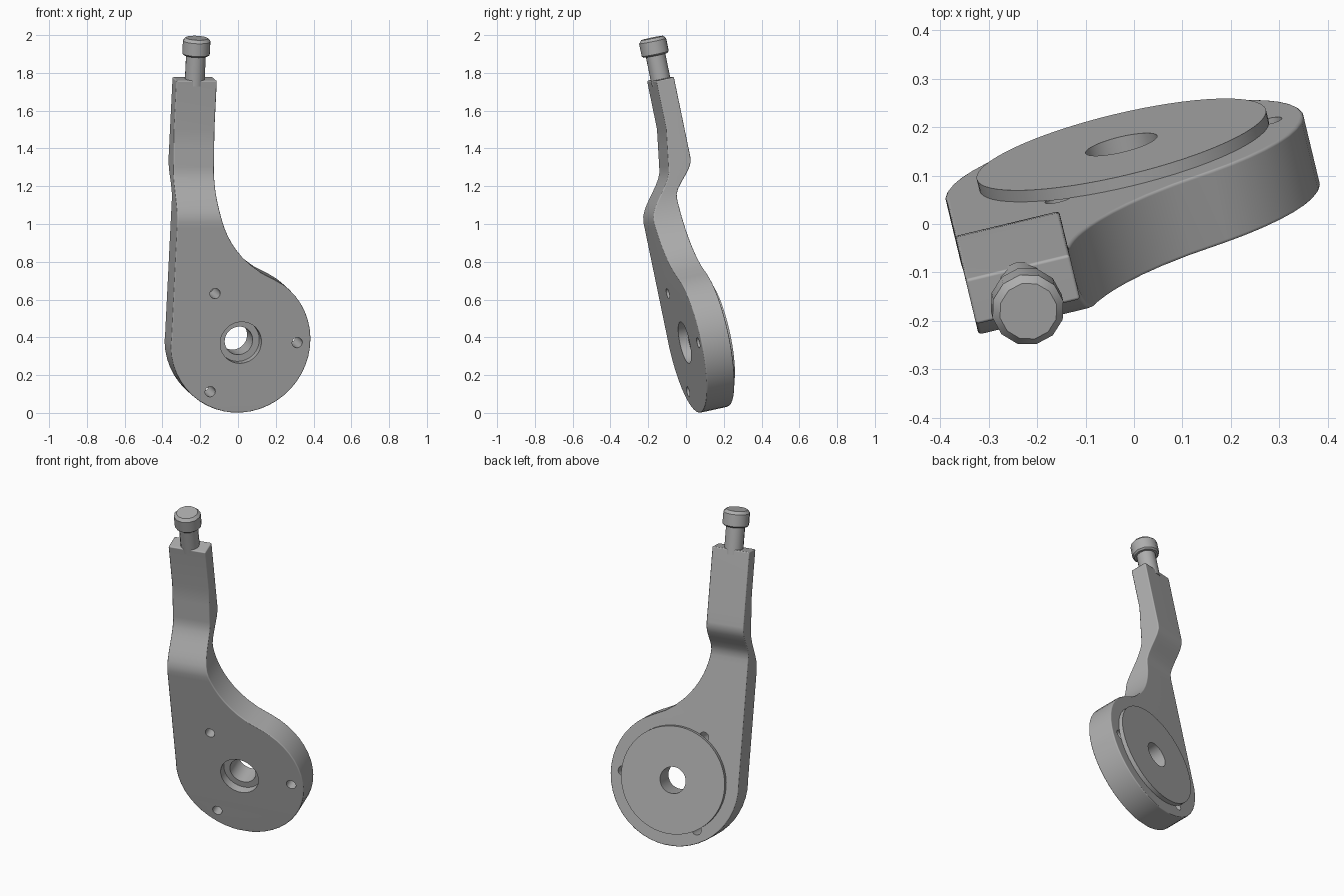
import bpy, bmesh, math
from mathutils import Matrix, Vector

if "Cube" in bpy.data.objects:
    bpy.data.objects.remove(bpy.data.objects["Cube"])

# Local frame: X across the plate, Y from front to back, Z up the arm
FRAME = (Matrix.Translation((0.015, -0.007, 0.372))
         @ Matrix.Rotation(math.radians(13.5), 4, 'Z')
         @ Matrix.Rotation(math.radians(12), 4, 'X'))
R, THICK = 0.38, 0.155        # round plate
ARM_L, ARM_R, TOP = -0.378, -0.157, 1.38
FILLET = 0.5                  # hollow between plate and arm
PIN = (-0.267, 0.224)

steel = bpy.data.materials.new("grey_steel")
steel.use_nodes = True
GREY = (0.42, 0.42, 0.42, 1)
steel.diffuse_color = GREY
steel.node_tree.nodes["Principled BSDF"].inputs["Base Color"].default_value = GREY


def make(name, bm):
    bmesh.ops.recalc_face_normals(bm, faces=bm.faces)
    mesh = bpy.data.meshes.new(name)
    bm.to_mesh(mesh)
    bm.free()
    mesh.materials.append(steel)
    ob = bpy.data.objects.new(name, mesh)
    bpy.context.collection.objects.link(ob)
    ob.matrix_world = FRAME
    return ob


def activate(ob):
    bpy.ops.object.select_all(action='DESELECT')
    ob.select_set(True)
    bpy.context.view_layer.objects.active = ob


def apply_mod(ob, kind, **settings):
    activate(ob)
    mod = ob.modifiers.new(kind.lower(), kind)
    for key, value in settings.items():
        setattr(mod, key, value)
    bpy.ops.object.modifier_apply(modifier=mod.name)


def smooth(ob, angle=35):
    activate(ob)
    bpy.ops.object.shade_smooth_by_angle(angle=math.radians(angle))


def lathe(name, profile, sides, matrix):
    """Closed solid turned from (radius, height) rings."""
    bm = bmesh.new()
    rings = []
    for r, h in profile:
        rings.append([bm.verts.new(matrix @ Vector((
            r * math.cos(math.tau * i / sides),
            r * math.sin(math.tau * i / sides), h))) for i in range(sides)])
    for a, b in zip(rings, rings[1:]):
        for i in range(sides):
            j = (i + 1) % sides
            bm.faces.new((a[i], a[j], b[j], b[i]))
    bm.faces.new(rings[0])
    bm.faces.new(rings[-1])
    return make(name, bm)


def through(x, z):
    """Axis running from front to back at a point of the plate."""
    return Matrix.Translation((x, 0, z)) @ Matrix.Rotation(-math.pi / 2, 4, 'X')


def drill(ob, x, z, radius, start, end, sides):
    cutter = lathe("cutter", [(radius, start), (radius, end)], sides, through(x, z))
    cutter.hide_render = True
    apply_mod(ob, 'BOOLEAN', object=cutter, operation='DIFFERENCE', solver='EXACT')
    bpy.data.objects.remove(cutter)


def ease(w, lo, hi):
    t = min(max((w - lo) / (hi - lo), 0), 1)
    return t * t * (3 - 2 * t)


# Outline and side profile of the lever, by height
fu = ARM_R + FILLET
fw = math.sqrt((R + FILLET) ** 2 - fu ** 2)


def left(w):
    return -math.sqrt(R * R - w * w) if w < 0 else ARM_L


def right(w):
    if w < fw * R / (R + FILLET):
        return math.sqrt(R * R - w * w)
    return fu - math.sqrt(FILLET ** 2 - min(w - fw, 0) ** 2)


def front(w):
    return 0.145 * ease(w, 0.65, 0.92) + 0.03 * min(max((w - 0.92) / 0.2, 0), 1)


def back(w):
    return THICK + 0.118 * ease(w, 0.75, 0.94)


# Lever body: a loft of rectangles
heights = [-R * math.cos(math.radians(3.75 + 7.5 * i)) for i in range(21)]
heights += [0.38 + 0.04 * i for i in range(7)]
heights += [0.65 + 0.03 * i for i in range(11)] + [1.03, 1.12, TOP]
bm = bmesh.new()
rows = [[bm.verts.new(p) for p in (
    (left(w), front(w), w), (right(w), front(w), w),
    (right(w), back(w), w), (left(w), back(w), w))] for w in heights]
for a, b in zip(rows, rows[1:]):
    for i in range(4):
        j = (i + 1) % 4
        bm.faces.new((a[i], a[j], b[j], b[i]))
bm.faces.new(rows[0])
bm.faces.new(rows[-1])
lever = make("lever_body", bm)
apply_mod(lever, 'BEVEL', width=0.016, segments=3, limit_method='ANGLE',
          angle_limit=math.radians(50))

# Centre bore with counterbore, and three small holes around it
drill(lever, 0, 0, 0.112, -0.05, 0.05, 48)
drill(lever, 0, 0, 0.076, -0.1, 0.3, 48)
for k in range(3):
    a = math.tau * k / 3
    drill(lever, 0.307 * math.cos(a), 0.307 * math.sin(a), 0.028, -0.1, 0.3, 20)
smooth(lever)
apply_mod(lever, 'WEIGHTED_NORMAL', keep_sharp=True)

# Raised round pad on the back
pad = lathe("back_pad", [(0.307, THICK - 0.001), (0.307, THICK + 0.025)], 64, through(0, 0))
drill(pad, 0, 0, 0.076, -0.1, 0.3, 48)
smooth(pad)

# Pin with a headed end on top of the arm
axis = Matrix.Translation((PIN[0], PIN[1], 0))
neck = lathe("pin_neck", [(0.053, TOP - 0.03), (0.053, 1.53)], 16, axis)
head = lathe("pin_head", [(0.066, 1.508), (0.075, 1.516), (0.075, 1.585),
                          (0.06, 1.601)], 12, axis)
smooth(neck)
smooth(head)
